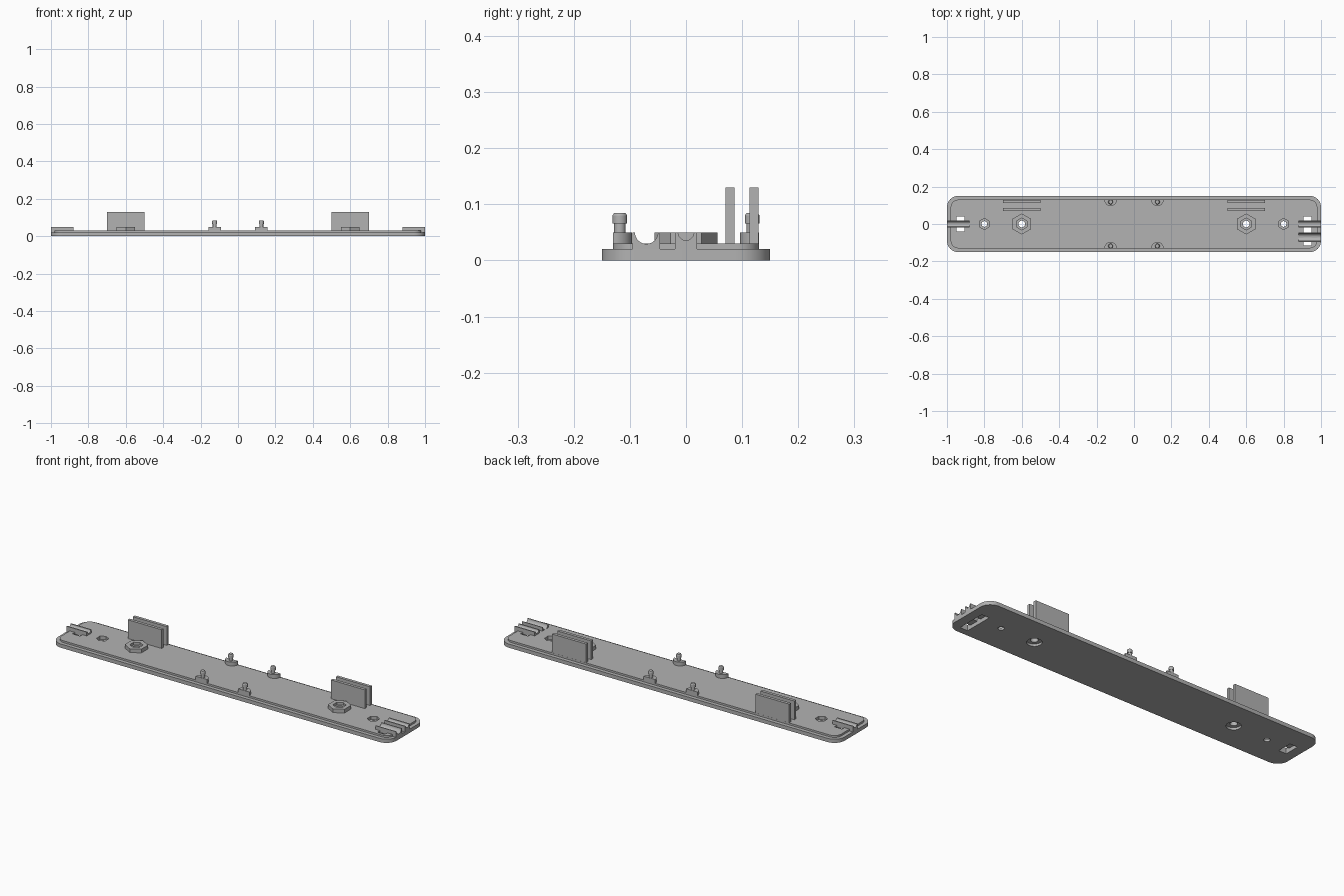
import bpy, bmesh, math
from mathutils import Vector

if "Cube" in bpy.data.objects:
    bpy.data.objects.remove(bpy.data.objects["Cube"], do_unlink=True)

grey = bpy.data.materials.new("plain grey")
grey.use_nodes = True
colour = (0.45, 0.45, 0.45, 1)
grey.diffuse_color = colour
grey.node_tree.nodes["Principled BSDF"].inputs["Base Color"].default_value = colour


def finish(name, bm, smooth=True):
    bmesh.ops.recalc_face_normals(bm, faces=bm.faces)
    mesh = bpy.data.meshes.new(name)
    bm.to_mesh(mesh)
    bm.free()
    mesh.materials.append(grey)
    ob = bpy.data.objects.new(name, mesh)
    bpy.context.collection.objects.link(ob)
    return ob


def prism(name, profile, start, end, axis="z"):
    """Extrude a 2D outline along z, or a (y, z) outline along x."""
    bm = bmesh.new()
    if axis == "z":
        verts = [bm.verts.new((a, b, start)) for a, b in profile]
        step = Vector((0, 0, end - start))
    else:
        verts = [bm.verts.new((start, a, b)) for a, b in profile]
        step = Vector((end - start, 0, 0))
    face = bm.faces.new(verts)
    new = bmesh.ops.extrude_face_region(bm, geom=[face])["geom"]
    bmesh.ops.translate(bm, vec=step, verts=[v for v in new if isinstance(v, bmesh.types.BMVert)])
    return finish(name, bm)


def arc(cx, cy, r, a0, a1, n):
    angles = [math.radians(a0 + (a1 - a0) * i / n) for i in range(n + 1)]
    return [(cx + r * math.cos(a), cy + r * math.sin(a)) for a in angles]


def polygon(cx, cy, r, n, turn=0):
    return arc(cx, cy, r, turn, turn + 360, n)[:-1]


def rectangle(x0, x1, y0, y1):
    return [(x0, y0), (x1, y0), (x1, y1), (x0, y1)]


def rounded(hx, hy, r):
    pts = []
    for i, (sx, sy) in enumerate([(1, 1), (-1, 1), (-1, -1), (1, -1)]):
        pts += arc(sx * (hx - r), sy * (hy - r), r, i * 90, i * 90 + 90, 10)
    return pts


def cone(name, x, y, r0, r1, z0, z1):
    bm = bmesh.new()
    bmesh.ops.create_cone(bm, cap_ends=True, segments=32, radius1=r0, radius2=r1, depth=z1 - z0)
    bmesh.ops.translate(bm, vec=(x, y, (z0 + z1) / 2), verts=bm.verts)
    return finish(name, bm)


def cut(targets, cutter):
    for ob in targets:
        mod = ob.modifiers.new("cut", "BOOLEAN")
        mod.operation = "DIFFERENCE"
        mod.solver = "EXACT"
        mod.object = cutter
        bpy.context.view_layer.objects.active = ob
        bpy.ops.object.modifier_apply(modifier=mod.name)
    bpy.data.objects.remove(cutter, do_unlink=True)


# Stepped plate
base = prism("base_plate", rounded(1, 0.15, 0.06), 0, 0.02)
deck = prism("raised_deck", rounded(0.98, 0.13, 0.04), 0.02, 0.03)
plates = [base, deck]
parts = list(plates)

for side, label in ((-1, "right"), (1, "left")):
    # Hexagonal nut holder with bolt hole
    x = side * 0.6
    boss = prism(label + "_nut_holder", polygon(x, 0, 0.056, 6, 30), 0.03, 0.05)
    parts.append(boss)
    cut([boss], prism("pocket", polygon(x, 0, 0.032, 6, 30), 0.036, 0.06))
    cut([boss] + plates, prism("bolt_hole", polygon(x, 0, 0.018, 32), -0.01, 0.07))
    cut([base], prism("bolt_recess", polygon(x, 0, 0.036, 32), -0.01, 0.012))

    # Small screw hole with sunken hexagon
    x = side * 0.8
    cut(plates, prism("screw_hole", polygon(x, 0, 0.015, 32), -0.01, 0.04))
    cut(plates, prism("screw_pocket", polygon(x, 0, 0.03, 6, 30), 0.012, 0.04))

    # Slot for the cable tie
    low = -0.115 if side > 0 else -0.04
    xs = sorted((side * 0.905, side * 0.95))
    cut(plates, prism("tie_slot", rectangle(*xs, low, 0.04), -0.01, 0.04))

    # Pair of upright fins
    for name, y in (("inner", 0.078), ("outer", 0.1215)):
        parts.append(prism(f"{label}_{name}_fin",
                           rectangle(side * 0.6 - 0.1, side * 0.6 + 0.1, y - 0.008, y + 0.008),
                           0.03, 0.13))


def saddle(name, y0, y1, r, x0, x1):
    mid = (y0 + y1) / 2
    profile = [(y0, 0.02), (y1, 0.02), (y1, 0.05)]
    profile += arc(mid, 0.05, r, 0, -180, 16) + [(y0, 0.05)]
    parts.append(prism(name, profile, x0, x1, "x"))


# Cable saddles at both ends
saddle("right_cable_saddle", -0.02, 0.02, 0.014, -1, -0.88)
saddle("left_cable_saddle", -0.02, 0.02, 0.014, 0.88, 1)
saddle("left_wide_cable_saddle", -0.095, -0.046, 0.0205, 0.88, 1)

# Snap pegs on half-round feet along both long edges
for sx in (-1, 1):
    for sy in (-1, 1):
        x, edge = sx * 0.125, sy * 0.13
        tag = ("left" if sx > 0 else "right") + ("_back" if sy > 0 else "_front")
        turn = 180 if sy > 0 else 0
        parts.append(prism(tag + "_peg_foot", arc(x, edge, 0.034, turn, turn + 180, 20), 0.03, 0.05))
        stem = cone(tag + "_peg_stem", x, sy * 0.118, 0.010, 0.010, 0.05, 0.068)
        lip = cone(tag + "_peg_lip", x, sy * 0.118, 0.013, 0.013, 0.066, 0.08)
        tip = cone(tag + "_peg_tip", x, sy * 0.118, 0.013, 0.010, 0.08, 0.085)
        parts += [stem, lip, tip]

# Smooth the round walls and keep hard edges
bpy.ops.object.select_all(action="DESELECT")
for ob in parts:
    ob.select_set(True)
bpy.context.view_layer.objects.active = base
bpy.ops.object.shade_smooth_by_angle(angle=math.radians(30))
